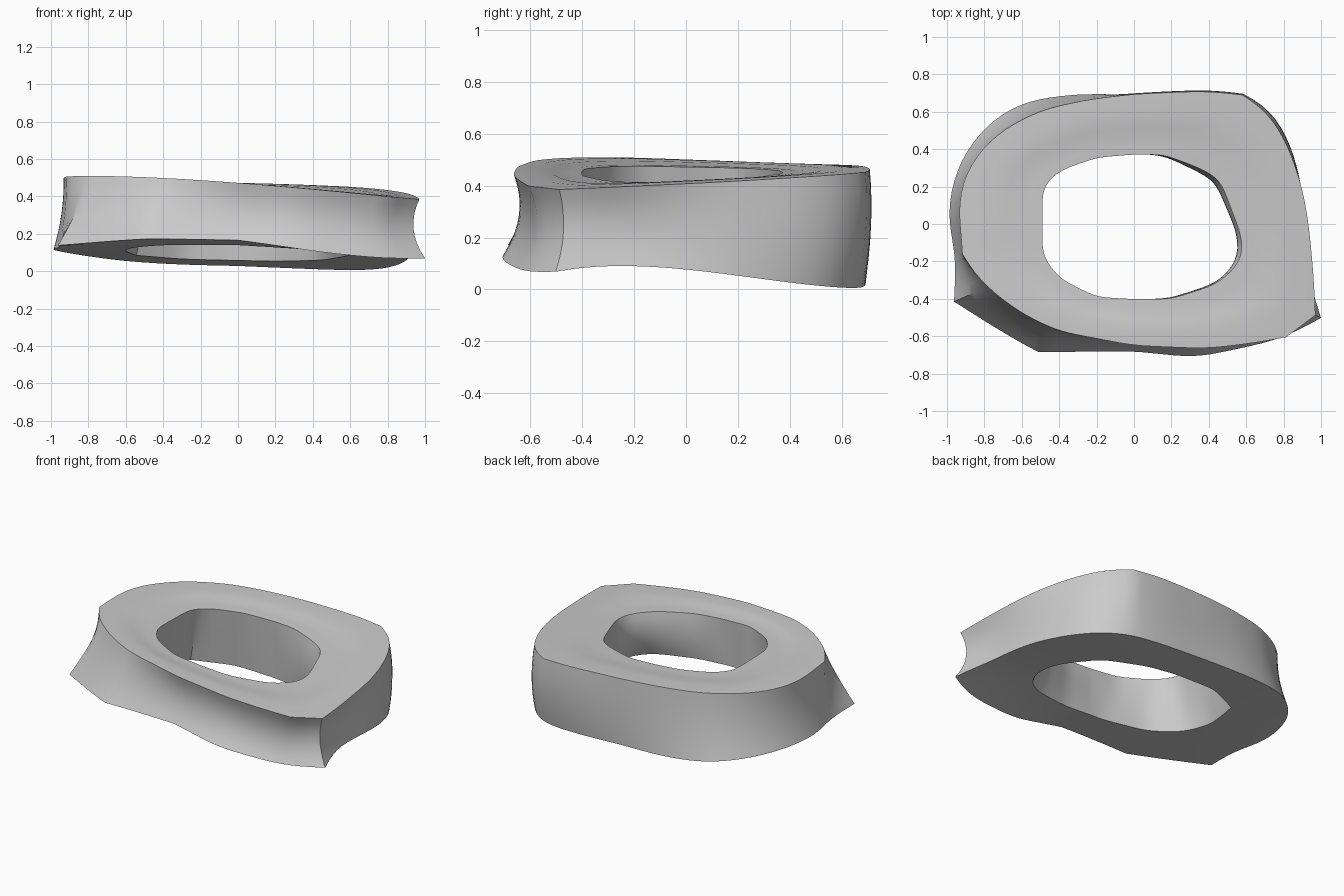
import bpy
import bmesh
from math import cos, sin, tau, radians
from mathutils import Vector

SEGMENTS = 108

cube = bpy.data.objects.get("Cube")
if cube:
    bpy.data.objects.remove(cube, do_unlink=True)

# Outline control points, counter-clockwise around the centre
OUTER_TOP = [(.935, 0), (.9, .2), (.82, .43), (.71, .61), (.58, .69), (.4, .712),
             (0, .695), (-.25, .665), (-.5, .61), (-.72, .495), (-.86, .35),
             (-.93, .2), (-.94, 0), (-.91, -.1), (-.92, -.18), (-.87, -.24),
             (-.8, -.33), (-.6, -.48), (-.4, -.575), (0, -.65), (.4, -.667),
             (.8, -.615), (.97, -.488), (.965, -.33)]
OUTER_BOTTOM = [(.92, 0), (.9, .2), (.83, .42), (.73, .58), (.58, .67), (.3, .69),
                (-.3, .695), (-.55, .665), (-.7, .6), (-.83, .485), (-.93, .34),
                (-.98, .18), (-1, .03), (-.95, -.17), (-.95, -.25), (-.97, -.41),
                (-.75, -.55), (-.52, -.685), (0, -.68), (.33, -.715), (.8, -.615),
                (1, -.502), (.93, -.3)]
HOLE_TOP = [(.55, 0), (.46, .24), (.35, .3), (.16, .37), (0, .372), (-.2, .355),
            (-.4, .285), (-.49, .2), (-.49, -.17), (-.4, -.29), (-.2, -.39),
            (0, -.402), (.2, -.4), (.45, -.32), (.575, -.2), (.585, -.09)]
HOLE_BOTTOM = [(.6, 0), (.46, .25), (.2, .37), (0, .4), (-.3, .4), (-.55, .27),
               (-.61, 0), (-.56, -.2), (-.4, -.35), (-.1, -.42), (.2, -.42),
               (.5, -.36), (.61, -.24), (.62, -.1)]


def top_height(p):
    """Top surface: slopes down to the left side with a slight twist."""
    return .472 - .05 * p.x - .021 * p.x ** 2 + .04 * p.x * p.y


def bottom_height(p):
    """Underside: rises to the front and droops towards the corners."""
    z = .097 - .1 * p.y - .022 * p.x
    z -= .15 * max(p.x, 0) * p.y ** 2 * (1 - p.y)
    return max(z - .06 * min(p.x, 0) ** 3 * p.y, 0)


def outer_bulge(p):
    """Outer wall: hollow at the front, slightly full at the back left."""
    return .03 * p.y + .045 * p.x * p.y - .015


def hole_bulge(p):
    """Hole wall: pinched on the left side."""
    return -.07 * max(p.x, 0)


def cross(a, b):
    return a.x * b.y - a.y * b.x


def resample(points):
    """Cut an outline with evenly turned rays, then ease all but sharp corners."""
    corners = [Vector(p) for p in points]
    ring = []
    for i in range(SEGMENTS):
        ray = Vector((cos(tau * i / SEGMENTS), sin(tau * i / SEGMENTS)))
        for a, b in zip(corners, corners[1:] + corners[:1]):
            if cross(ray, a) <= 1e-6 and cross(ray, b) > 0 and (a + b).dot(ray) > 0:
                ring.append(ray * (cross(a, b - a) / cross(ray, b - a)))
                break
    for _ in range(4):
        middles = [(a + b) / 2 for a, b in zip(ring[-1:] + ring[:-1],
                                               ring[1:] + ring[:1])]
        ring = [p.lerp(m, .6) if (m - p).length < .011 else p
                for p, m in zip(ring, middles)]
    return ring


def wall(top, bottom, t, bulge, lift=0):
    """Ring at fraction t down a wall whose middle is pushed along its radius."""
    ring = []
    for a, b in zip(top, bottom):
        p = a.lerp(b, t)
        p += p.normalized() * bulge(p) * 4 * t * (1 - t)
        z = (top_height(a) + lift) * (1 - t) + bottom_height(b) * t
        ring.append((p.x, p.y, z))
    return ring


def flat(inner, outer, t, height, lift=0):
    """Ring at fraction t between the hole and the rim of a flat side."""
    ring = []
    for a, b in zip(inner, outer):
        p = a.lerp(b, t)
        ring.append((p.x, p.y, height(p) + lift))
    return ring


# Closed loop of rings: outer wall, underside, hole wall, dished top
outer_top, outer_bottom = resample(OUTER_TOP), resample(OUTER_BOTTOM)
hole_top, hole_bottom = resample(HOLE_TOP), resample(HOLE_BOTTOM)
steps = 8
rings = [wall(outer_top, outer_bottom, i / steps, outer_bulge)
         for i in range(steps + 1)]
rings += [flat(hole_bottom, outer_bottom, t, bottom_height) for t in (.7, .35)]
rings += [wall(hole_top, hole_bottom, 1 - i / steps, hole_bulge, -.02)
          for i in range(steps + 1)]
rings += [flat(hole_top, outer_top, t, top_height, lift)
          for t, lift in ((.15, -.017), (.3, -.016), (.45, -.006), (.7, 0))]

bm = bmesh.new()
loops = [[bm.verts.new(co) for co in ring] for ring in rings]
for a, b in zip(loops, loops[1:] + loops[:1]):
    for i in range(SEGMENTS):
        j = (i + 1) % SEGMENTS
        bm.faces.new((a[i], b[i], b[j], a[j]))
bmesh.ops.recalc_face_normals(bm, faces=bm.faces)
mesh = bpy.data.meshes.new("ring_body")
bm.to_mesh(mesh)
bm.free()

# Plain grey material
grey = bpy.data.materials.new("light_grey")
grey.use_nodes = True
colour = (.6, .6, .6, 1)
grey.diffuse_color = colour
grey.node_tree.nodes["Principled BSDF"].inputs["Base Color"].default_value = colour
mesh.materials.append(grey)

ring_body = bpy.data.objects.new("ring_body", mesh)
bpy.context.collection.objects.link(ring_body)
bpy.ops.object.select_all(action='DESELECT')
ring_body.select_set(True)
bpy.context.view_layer.objects.active = ring_body
bpy.ops.object.shade_smooth_by_angle(angle=radians(35))
